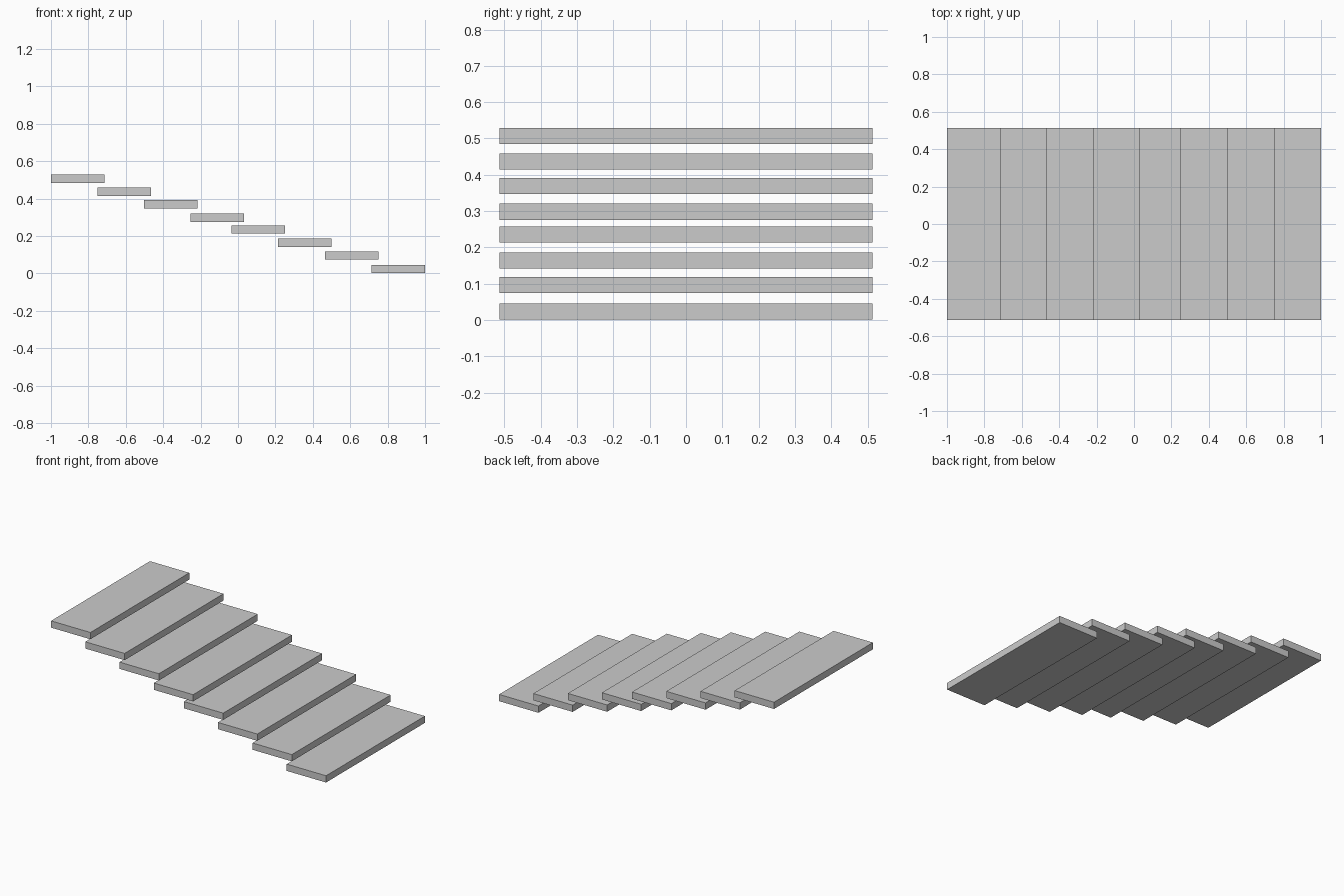
import bpy

if "Cube" in bpy.data.objects:
    bpy.data.objects.remove(bpy.data.objects["Cube"])

WIDTH, DEPTH, THICK = 0.286, 1.027, 0.0445

# Centre x and underside z of each tread, lowest first
TREADS = [
    (0.857, 0.0015), (0.608, 0.074), (0.357, 0.142), (0.109, 0.213),
    (-0.110, 0.276), (-0.359, 0.347), (-0.608, 0.414), (-0.857, 0.485),
]


def slab(name, x, z):
    bpy.ops.mesh.primitive_cube_add(size=1, location=(x, 0, z + THICK / 2))
    obj = bpy.context.object
    obj.name = name
    obj.scale = (WIDTH, DEPTH, THICK)
    bpy.ops.object.transform_apply(location=False, rotation=False, scale=True)


# Floating stair treads, each overlapping the one below
for i, (x, z) in enumerate(TREADS, 1):
    slab(f"stair_tread_{i}", x, z)
